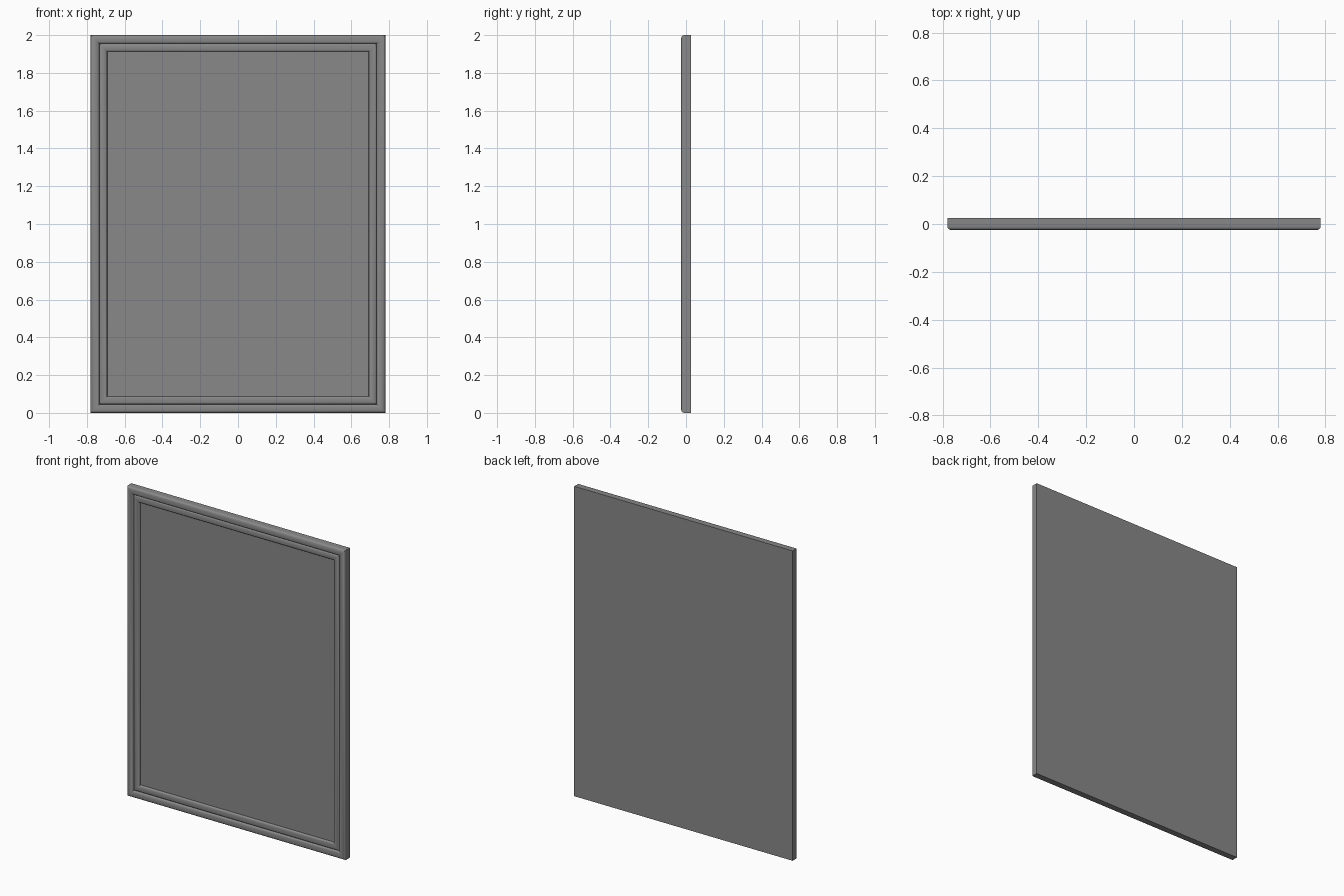
import bpy
import bmesh
import math

cube = bpy.data.objects.get("Cube")
if cube:
    bpy.data.objects.remove(cube, do_unlink=True)

HALF_W, HALF_H = 0.78, 1.0
BACK, PANEL = 0.026, -0.004

grey = bpy.data.materials.new("plain_grey")
grey.use_nodes = True
colour = (0.25, 0.25, 0.25, 1)
grey.diffuse_color = colour
grey.node_tree.nodes["Principled BSDF"].inputs["Base Color"].default_value = colour


def bead(start, end, base, top, steps=10):
    """Half-round moulding section as (inset, y) points."""
    mid, half = (start + end) / 2, (end - start) / 2
    points = []
    for i in range(steps + 1):
        a = math.pi * i / steps
        points.append((mid - half * math.cos(a), base + (top - base) * math.sin(a) ** 0.7))
    return points


def finish(name, bm):
    bmesh.ops.recalc_face_normals(bm, faces=bm.faces[:])
    mesh = bpy.data.meshes.new(name)
    bm.to_mesh(mesh)
    bm.free()
    mesh.materials.append(grey)
    obj = bpy.data.objects.new(name, mesh)
    bpy.context.collection.objects.link(obj)
    bpy.ops.object.select_all(action="DESELECT")
    obj.select_set(True)
    bpy.context.view_layer.objects.active = obj
    bpy.ops.object.shade_smooth_by_angle(angle=math.radians(35))


def mitred_moulding(name, section):
    """Sweep a closed section round the rectangle with mitred corners."""
    bm = bmesh.new()
    rings = []
    for inset, y in section:
        w, h = HALF_W - inset, HALF_H - inset
        corners = ((-w, -h), (w, -h), (w, h), (-w, h))
        rings.append([bm.verts.new((x, y, z + HALF_H)) for x, z in corners])
    for a, b in zip(rings, rings[1:] + rings[:1]):
        for i in range(4):
            j = (i + 1) % 4
            bm.faces.new((a[i], a[j], b[j], b[i]))
    finish(name, bm)


# Outer and inner rounded mouldings
mitred_moulding("outer_moulding",
                [(0, BACK)] + bead(0, 0.046, -0.008, -0.026) + [(0.046, BACK)])
mitred_moulding("inner_moulding",
                [(0.045, BACK)] + bead(0.045, 0.088, -0.006, -0.02) + [(0.088, BACK)])

# Flat board filling the frame, flush with the back
bm = bmesh.new()
bmesh.ops.create_cube(bm, size=1)
for v in bm.verts:
    v.co.x *= 2 * (HALF_W - 0.08)
    v.co.z = v.co.z * 2 * (HALF_H - 0.08) + HALF_H
    v.co.y = BACK if v.co.y > 0 else PANEL
finish("panel", bm)
